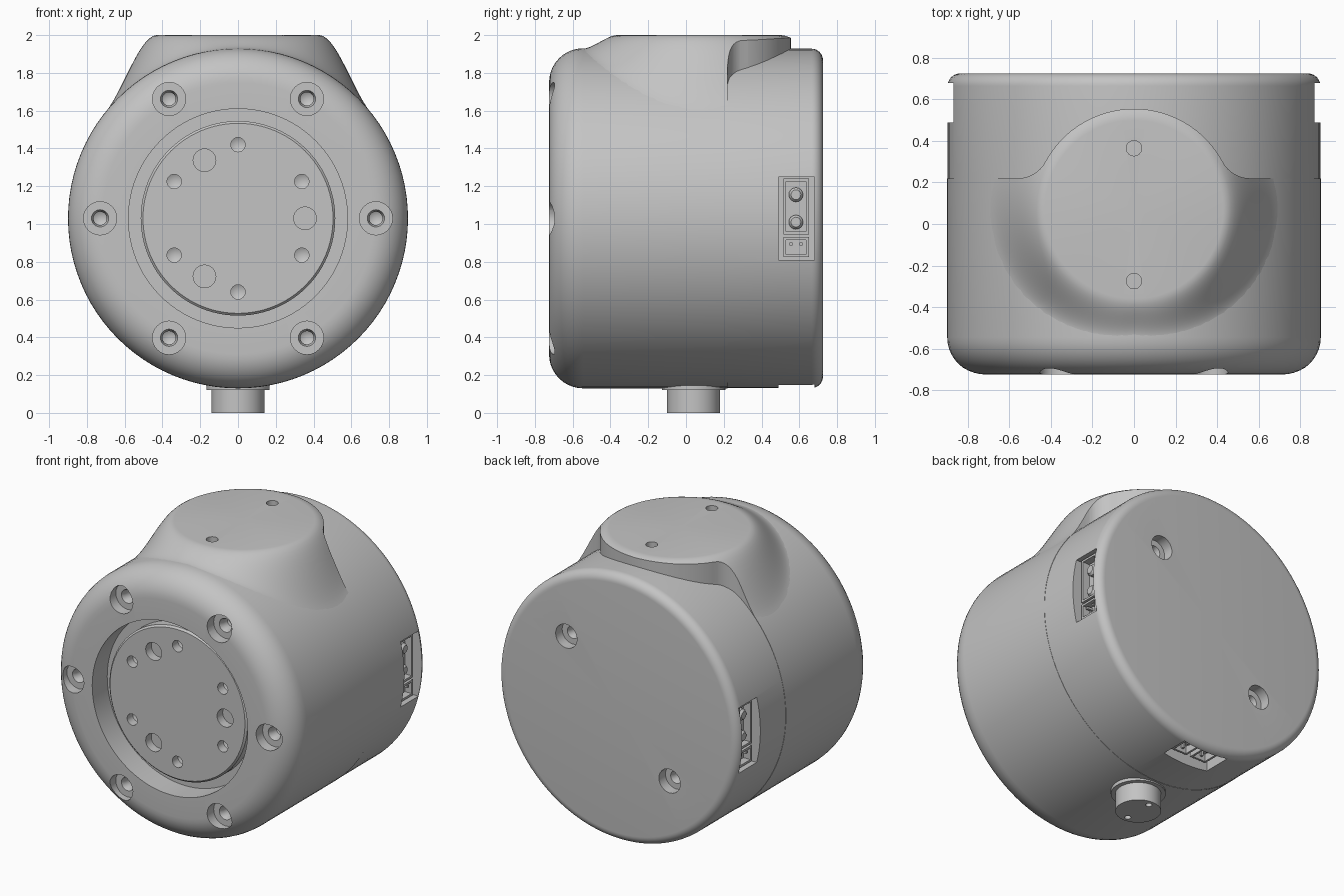
import bpy, bmesh
from math import sin, cos, pi, sqrt, radians
from mathutils import Matrix, Vector

if "Cube" in bpy.data.objects:
    bpy.data.objects.remove(bpy.data.objects["Cube"])

mat = bpy.data.materials.new("light_grey")
mat.use_nodes = True
mat.diffuse_color = (0.55, 0.55, 0.55, 1)
mat.node_tree.nodes["Principled BSDF"].inputs["Base Color"].default_value = mat.diffuse_color

T = Matrix.Translation
CZ, R = 1.03, 0.9                       # body axis height and radius
INTO = Matrix.Rotation(-pi / 2, 4, 'X')  # local z runs along +y
OUT = Matrix.Rotation(pi / 2, 4, 'X')    # local z runs along -y
AXIS = T((0, 0, CZ)) @ INTO


def skin(bm, rings, closed_ends=True):
    """Join rings of points; a ring of one point is a pole."""
    vs = [[bm.verts.new(p) for p in ring] for ring in rings]
    n = max(len(v) for v in vs)
    for a, b in zip(vs, vs[1:]):
        for i in range(n):
            j = (i + 1) % n
            if len(a) == 1:
                bm.faces.new((a[0], b[i], b[j]))
            elif len(b) == 1:
                bm.faces.new((a[i], a[j], b[0]))
            else:
                bm.faces.new((a[i], a[j], b[j], b[i]))
    if closed_ends:
        for v in (vs[0], vs[-1]):
            if len(v) > 2:
                bm.faces.new(v)


def lathe(bm, profile, m, n=24):
    skin(bm, [[m @ Vector((r * cos(2 * pi * i / n), r * sin(2 * pi * i / n), h))
               for i in range(n if r else 1)] for r, h in profile])


def box(bm, lo, hi, m=Matrix()):
    size = [b - a for a, b in zip(lo, hi)]
    mid = [(a + b) / 2 for a, b in zip(lo, hi)]
    bmesh.ops.create_cube(bm, size=1, matrix=m @ T(mid) @ Matrix.Diagonal((*size, 1)))


def finish(name, bm, cutter=None):
    def to_object(label, mesh_bm):
        bmesh.ops.recalc_face_normals(mesh_bm, faces=mesh_bm.faces)
        me = bpy.data.meshes.new(label)
        mesh_bm.to_mesh(me)
        mesh_bm.free()
        me.materials.append(mat)
        o = bpy.data.objects.new(label, me)
        bpy.context.collection.objects.link(o)
        return o

    ob = to_object(name, bm)
    bpy.ops.object.select_all(action='DESELECT')
    ob.select_set(True)
    bpy.context.view_layer.objects.active = ob
    if cutter:
        tool = to_object(name + "_cutter", cutter)
        tool.hide_render = True
        mod = ob.modifiers.new("cut", 'BOOLEAN')
        mod.operation, mod.solver, mod.object = 'DIFFERENCE', 'EXACT', tool
        bpy.ops.object.modifier_apply(modifier=mod.name)
        bpy.data.objects.remove(tool)
    bpy.ops.object.shade_smooth_by_angle(angle=radians(30))
    return ob


def fillet(r, h, rad, sign, steps=8):
    """Quarter round whose outer corner is (r, h), from the flat to the side."""
    return [(r - rad + rad * sin(a), h + sign * (rad - rad * cos(a)))
            for a in (pi / 2 * k / steps for k in range(steps + 1))]


def polar(rad, deg, y):
    return T((rad * cos(radians(deg)), y, CZ + rad * sin(radians(deg))))


def screw_hole(bm, m, r):
    """Counterbore with a conical socket at its floor."""
    lathe(bm, [(r, -0.1), (r, 0.07), (r * 0.52, 0.07), (r * 0.4, 0.1),
               (r * 0.4, 0.14), (0, 0.16)], m)


# Front shell with recessed output flange
bm, cut = bmesh.new(), bmesh.new()
lathe(bm, [(0, -0.645), (0.503, -0.645), (0.515, -0.633), (0.515, -0.565),
           (0.58, -0.565), (0.58, -0.725)]
      + fillet(R, -0.725, 0.18, 1, 10) + [(R, 0.22), (0, 0.22)], AXIS, 96)
for k in range(6):
    screw_hole(cut, polar(0.73, 60 * k, -0.725) @ INTO, 0.088)
    lathe(cut, [(0.038, -0.03), (0.038, 0.06), (0, 0.08)],
          polar(0.39, 60 * k + 30, -0.645) @ INTO)
for k in range(3):
    lathe(cut, [(0.06, -0.03), (0.06, 0.06)], polar(0.355, 120 * k, -0.645) @ INTO)
finish("front_shell", bm, cut)

# Back cover with screw holes and three connector openings
bm, cut = bmesh.new(), bmesh.new()
RB = R - 0.002
lathe(bm, [(0, 0.725)] + fillet(RB, 0.725, 0.06, -1) + [(RB, 0.22), (0, 0.22)], AXIS, 96)
for deg in (45, 225):
    screw_hole(cut, polar(0.545, deg, 0.725) @ OUT, 0.08)
SIDES = {"left": T((0, 0, CZ)),
         "right": T((0, 0, CZ)) @ Matrix.Diagonal((-1, 1, 1, 1)),
         "bottom": T((0, 0, CZ)) @ Matrix.Rotation(pi / 2, 4, 'Y')}
for side, m in SIDES.items():
    half = 0.17 if side == "bottom" else 0.22
    box(cut, (0.78, 0.49, -half), (1, 0.68, half), m)
finish("back_cover", bm, cut)


# Connectors inside the openings
def socket(bm, m, z0, z1, y0=0.515, y1=0.65, w=0.014, top=0.85):
    box(bm, (0.77, y0, z0), (0.8, y1, z1), m)
    for a, b in ((y0, y0 + w), (y1 - w, y1)):
        box(bm, (0.77, a, z0), (top, b, z1), m)
    for a, b in ((z0, z0 + w), (z1 - w, z1)):
        box(bm, (0.77, y0 + w, a), (top, y1 - w, b), m)


def small_pins(bm, m, z):
    for y in (0.555, 0.61):
        box(bm, (0.79, y - 0.008, z - 0.008), (0.84, y + 0.008, z + 0.008), m)


for side, m in SIDES.items():
    bm = bmesh.new()
    if side == "bottom":
        for z in (-0.075, 0.075):
            socket(bm, m, z - 0.06, z + 0.06)
            small_pins(bm, m, z)
    else:
        socket(bm, m, -0.085, 0.21)
        socket(bm, m, -0.205, -0.1)
        small_pins(bm, m, -0.135)
        for z in (-0.02, 0.125):
            lathe(bm, [(0.038, 0.79), (0.038, 0.825), (0.026, 0.84), (0, 0.84)],
                  m @ T((0, 0.582, z)) @ Matrix.Rotation(pi / 2, 4, 'Y'), 16)
    finish(side + "_connector", bm)

# Top boss flaring smoothly into the body
BY, N, STEPS = 0.07, 96, 14


def boss_ring(t, sink=0.0):
    ring = []
    for i in range(N):
        c, s = cos(2 * pi * i / N), sin(2 * pi * i / N)
        end = 0.62 + 0.08 * abs(c)
        x = end * c
        root = sqrt(R * R - x * x)
        slope = -x * c / root * (end - 0.43)
        f = t * t * (3 - 2 * t)
        z = 2 + (CZ + root - 0.002 - 2) * f + slope * (t ** 3 - t * t)
        r = (0.43 + (end - 0.43) * t) * (1 - sink / 2)
        ring.append((r * c, BY + r * s, z - sink))
    return ring


bm, cut = bmesh.new(), bmesh.new()
skin(bm, [[(0, BY, 2)]] + [boss_ring(k / STEPS) for k in range(STEPS + 1)]
     + [boss_ring(1, 0.25), [(0, BY, 1.4)]])

# Vertical wall behind the flare, wrapping round the boss
rb, rf, wall = 0.485, 0.15, 0.22
fx = sqrt((rb + rf) ** 2 - (wall + rf - BY) ** 2)
tangent = Vector((fx, wall + rf - BY)).angle(Vector((1, 0)))
half = [(1.2, wall)]
half += [(fx + rf * cos(a), wall + rf + rf * sin(a))
         for a in (-pi / 2 - (pi / 2 - tangent) * k / 8 for k in range(9))]
half += [(rb * cos(a), BY + rb * sin(a))
         for a in (tangent + (pi / 2 - tangent) * k / 16 for k in range(1, 17))]
outline = half + [(-x, y) for x, y in half[-2::-1]] + [(-1.2, 1.2), (1.2, 1.2)]
skin(cut, [[(x, y, z) for x, y in outline] for z in (1.2, 2.2)])
for y in (0.365, -0.275):
    lathe(cut, [(0.037, 1.9), (0.037, 2.05)], T((0, y, 0)))
finish("top_boss", bm, cut)

# Bottom stud with collar and two small holes
bm, cut = bmesh.new(), bmesh.new()
lathe(bm, [(0.14, 0), (0.14, 0.122), (0.168, 0.122), (0.168, 0.2)], T((0, 0.04, 0)), 48)
for y in (-0.06, 0.14):
    lathe(cut, [(0.02, -0.05), (0.02, 0.06)], T((0, y, 0)), 16)
finish("bottom_stud", bm, cut)
